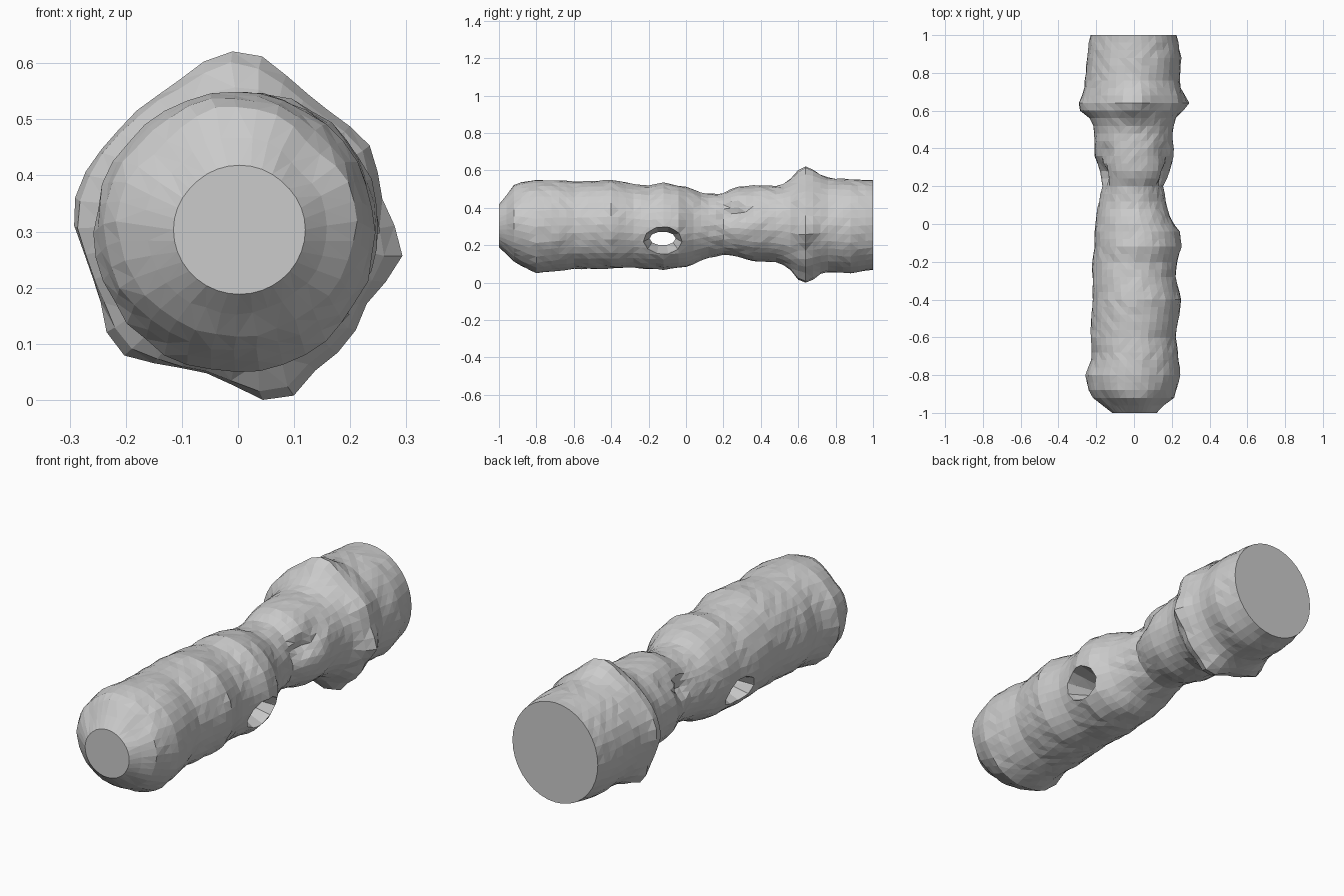
import bpy, bmesh, math, random

if "Cube" in bpy.data.objects:
    bpy.data.objects.remove(bpy.data.objects["Cube"])
random.seed(4)

# Silhouette stations: y, left x, right x, bottom z, top z
S = [(-1, -.115, .12, .19, .42), (-.96, -.165, .16, .155, .47), (-.92, -.215, .21, .115, .525),
     (-.88, -.24, .225, .09, .54),
     (-.8, -.255, .245, .05, .55), (-.7, -.22, .235, .065, .55), (-.6, -.23, .22, .075, .54),
     (-.4, -.22, .25, .077, .55), (-.28, -.22, .22, .08, .53), (-.2, -.22, .23, .075, .52),
     (-.12, -.21, .25, .072, .535), (-.04, -.21, .24, .08, .52), (.02, -.2, .2, .09, .51),
     (.1, -.19, .17, .13, .475), (.2, -.17, .155, .15, .48), (.26, -.18, .19, .145, .51),
     (.35, -.21, .21, .12, .52), (.5, -.21, .205, .11, .52), (.56, -.23, .22, .075, .545),
     (.6, -.265, .24, .05, .565), (.64, -.27, .25, .05, .575), (.7, -.265, .25, .055, .57),
     (.76, -.26, .24, .06, .56), (.88, -.25, .25, .05, .555), (1, -.23, .225, .07, .55)]

# Local lumps and dents: y, angle (degrees), height, length in y, width in degrees
LUMPS = [(.64, 88, .05, .07, 20), (.64, 30, .025, .06, 14), (.64, -10, .045, .05, 14),
         (.64, -45, .03, .06, 14), (.64, -74, .06, .07, 15), (.64, -132, .04, .06, 15),
         (.62, 170, .025, .06, 25),
         (.27, 18, -.05, .06, 16), (.27, 162, -.05, .06, 16), (.37, 40, -.02, .05, 15),
         (.37, 140, -.02, .05, 15), (-.92, 45, -.02, .05, 18), (-.92, 135, -.02, .05, 18)]


def station(y):
    for a, b in zip(S, S[1:]):
        if y <= b[0] + 1e-6:
            t = (y - a[0]) / (b[0] - a[0])
            return [p + (q - p) * t for p, q in zip(a[1:], b[1:])]


def lump(y, deg):
    total = 0
    for ly, la, h, wy, wa in LUMPS:
        d = (deg - la + 180) % 360 - 180
        total += h * math.exp(-((y - ly) / wy) ** 2 - (d / wa) ** 2)
    return total


def loft(name, rings):
    bm = bmesh.new()
    vs = [[bm.verts.new(p) for p in r] for r in rings]
    n = len(vs[0])
    for a, b in zip(vs, vs[1:]):
        for i in range(n):
            j = (i + 1) % n
            bm.faces.new((a[i], a[j], b[j], b[i]))
    bm.faces.new(vs[0])
    bm.faces.new(vs[-1])
    bmesh.ops.triangulate(bm, faces=[f for f in bm.faces if len(f.verts) == 4])
    bmesh.ops.recalc_face_normals(bm, faces=bm.faces)
    me = bpy.data.meshes.new(name)
    bm.to_mesh(me)
    bm.free()
    ob = bpy.data.objects.new(name, me)
    bpy.context.collection.objects.link(ob)
    return ob


# Lumpy tube body lofted along y
N, M = 36, 50
rings = []
for k in range(M + 1):
    y = -1 + 2 * k / M
    xl, xr, zb, zt = station(y)
    end = k in (0, M)
    ring = []
    for i in range(N):
        deg = 360 * i / N
        c, s = math.cos(math.radians(deg)), math.sin(math.radians(deg))
        cx, cz = (xl + xr) / 2, (zb + zt) / 2
        e = lump(y, deg) + (0 if end else random.uniform(-.003, .003))
        ring.append((cx + c * ((xr - xl) / 2 + e), y, cz + s * ((zt - zb) / 2 + e)))
    rings.append(ring)
body = loft("tube_body", rings)

# Cutter for the sideways opening, flared and dropping towards both sides
cut_rings = []
for x, ry, rz, cz in [(-.35, .14, .12, .20), (-.18, .095, .065, .225), (-.1, .07, .037, .238),
                      (.1, .07, .037, .238), (.18, .095, .065, .225), (.35, .14, .12, .20)]:
    cut_rings.append([(x, -.125 + ry * math.cos(a), cz + rz * math.sin(a))
                      for a in [math.tau * i / 10 for i in range(10)]])
cutter = loft("opening_cutter", cut_rings)
mod = body.modifiers.new("opening", 'BOOLEAN')
mod.operation = 'DIFFERENCE'
mod.solver = 'EXACT'
mod.object = cutter
bpy.context.view_layer.objects.active = body
body.select_set(True)
bpy.ops.object.modifier_apply(modifier=mod.name)
bpy.data.objects.remove(cutter)

# Rest the lowest lump on the ground
low = min(v.co.z for v in body.data.vertices)
for v in body.data.vertices:
    v.co.z -= low
